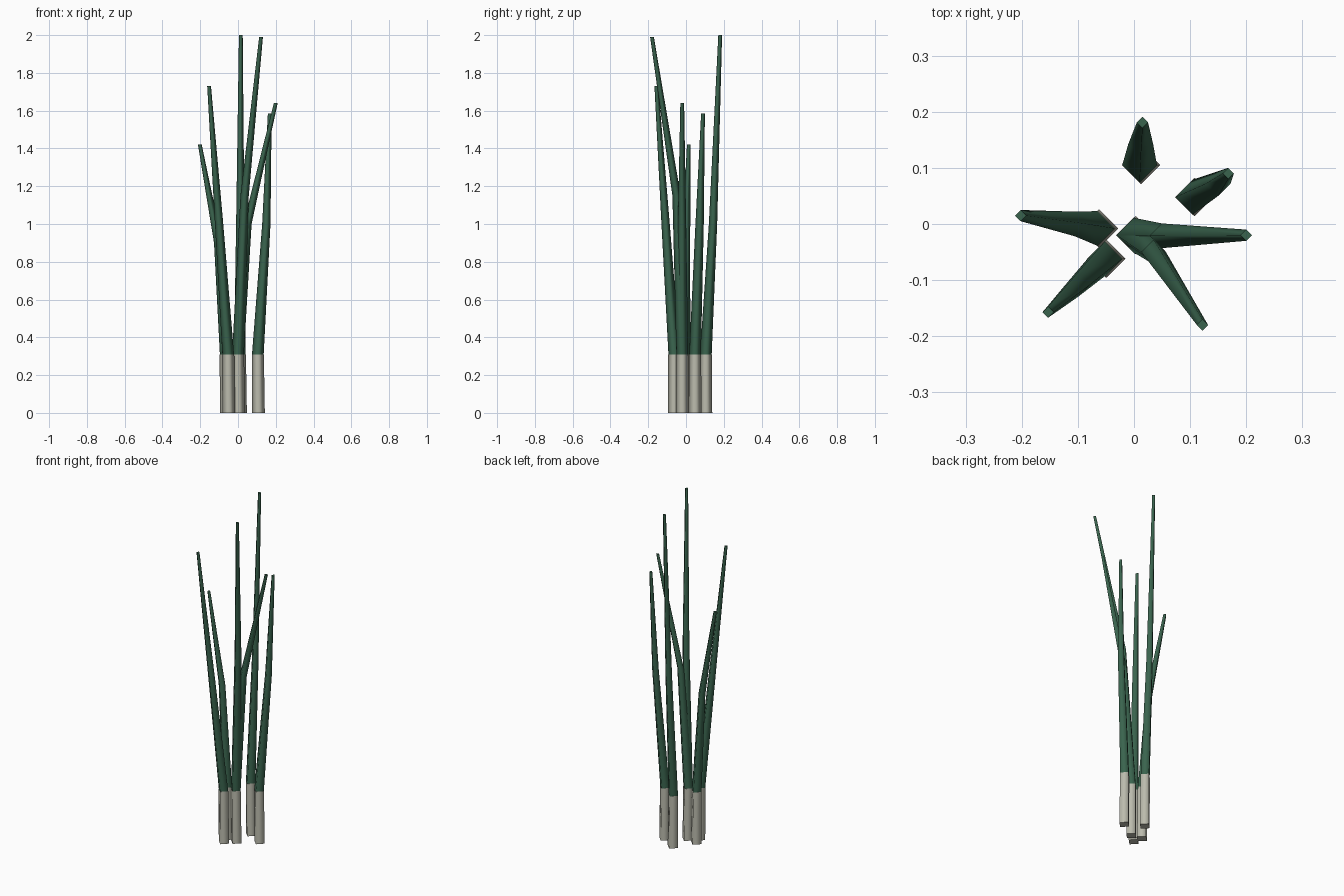
import bpy
import bmesh
from math import cos, sin, pi
from mathutils import Vector

cube = bpy.data.objects.get("Cube")
if cube:
    bpy.data.objects.remove(cube, do_unlink=True)


def make_material(name, rgb):
    mat = bpy.data.materials.new(name)
    mat.use_nodes = True
    mat.diffuse_color = (*rgb, 1)
    mat.node_tree.nodes["Principled BSDF"].inputs["Base Color"].default_value = (*rgb, 1)
    return mat


leaf_green = make_material("leaf green", (0.042, 0.127, 0.076))
stem_white = make_material("stem white", (0.50, 0.50, 0.42))

SIDES = 4


def tapered_tube(name, rings, mat):
    """Capped four-sided tube through (centre, radius) rings."""
    bm = bmesh.new()
    loops = []
    for centre, radius in rings:
        loops.append([bm.verts.new(Vector(centre) + Vector((cos(a), sin(a), 0)) * radius)
                      for a in (2 * pi * i / SIDES for i in range(SIDES))])
    for low, high in zip(loops, loops[1:]):
        for i in range(SIDES):
            j = (i + 1) % SIDES
            bm.faces.new((low[i], low[j], high[j], high[i])).smooth = True
    caps = [bm.faces.new(loops[0][::-1]), bm.faces.new(loops[-1])]
    # Keep the cut ends crisp
    for cap in caps:
        for edge in cap.edges:
            edge.smooth = False
    mesh = bpy.data.meshes.new(name)
    bm.to_mesh(mesh)
    bm.free()
    mesh.materials.append(mat)
    obj = bpy.data.objects.new(name, mesh)
    bpy.context.collection.objects.link(obj)
    return obj


JOINT = 0.31

# Each stalk: base position, then the bend and tip of every leaf growing from it
stalks = {
    "back": ((0.01, 0.105), [((0.012, 0.143, 1.0), (0.015, 0.181, 2.0))]),
    "left": ((0.105, 0.048), [((0.15, 0.072, 1.0), (0.168, 0.09, 1.585))]),
    "right": ((-0.065, -0.008), [((-0.105, 0.0, 0.9), (-0.202, 0.015, 1.42))]),
    "front": ((-0.052, -0.062), [((-0.1, -0.108, 1.0), (-0.153, -0.157, 1.73))]),
    "middle": ((0.0, -0.02), [((0.05, -0.021, 1.0), (0.2, -0.02, 1.64)),
                              ((0.035, -0.05, 1.15), (0.122, -0.18, 1.99))]),
}

for name, ((x, y), leaves) in stalks.items():
    # Pale stem
    tapered_tube(f"{name}_stem", [((x + 0.003, y, 0), 0.034), ((x, y, JOINT), 0.032)], stem_white)
    # Green leaves
    for i, (bend, tip) in enumerate(leaves):
        tapered_tube(f"{name}_leaf_{i + 1}",
                     [((x, y, JOINT), 0.031), (bend, 0.022), (tip, 0.01)], leaf_green)
